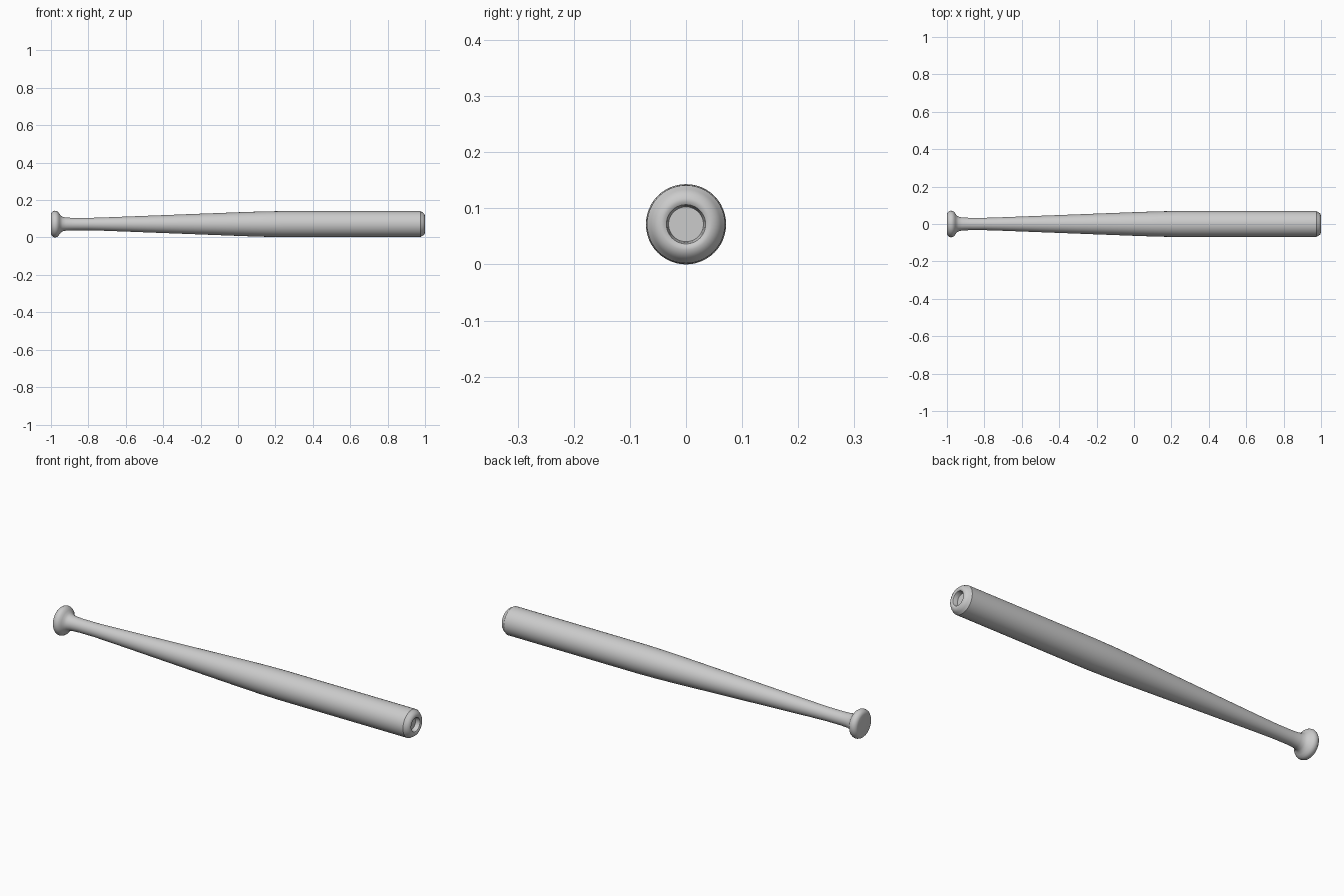
import bpy
import bmesh
import math
from mathutils import Matrix, Vector

if "Cube" in bpy.data.objects:
    bpy.data.objects.remove(bpy.data.objects["Cube"], do_unlink=True)

SIDES = 48
AXIS_Z = 0.0715

grey = bpy.data.materials.new("plain grey")
grey.use_nodes = True
colour = (0.6, 0.6, 0.6, 1)
grey.diffuse_color = colour
grey.node_tree.nodes["Principled BSDF"].inputs["Base Color"].default_value = colour


def lathe(name, profile):
    """Spin (x, radius) points around the long axis."""
    bm = bmesh.new()
    verts = [bm.verts.new((x, 0, r)) for x, r in profile]
    edges = [bm.edges.new(pair) for pair in zip(verts, verts[1:])]
    bmesh.ops.spin(bm, geom=verts + edges, cent=(0, 0, 0), axis=(1, 0, 0),
                   angle=math.tau, steps=SIDES, use_merge=True)
    bmesh.ops.remove_doubles(bm, verts=bm.verts, dist=1e-5)
    bmesh.ops.recalc_face_normals(bm, faces=bm.faces)
    bmesh.ops.transform(bm, matrix=Matrix.Translation(Vector((0, 0, AXIS_Z))), verts=bm.verts)
    mesh = bpy.data.meshes.new(name)
    bm.to_mesh(mesh)
    bm.free()
    mesh.materials.append(grey)
    obj = bpy.data.objects.new(name, mesh)
    bpy.context.collection.objects.link(obj)
    bpy.ops.object.select_all(action='DESELECT')
    obj.select_set(True)
    bpy.context.view_layer.objects.active = obj
    bpy.ops.object.shade_smooth_by_angle(angle=math.radians(35))
    return obj


# Rounded knob flaring out of the handle
knob = [(-1, 0), (-1, 0.052), (-0.997, 0.061), (-0.99, 0.068), (-0.98, 0.0715),
        (-0.97, 0.07), (-0.962, 0.065), (-0.955, 0.056), (-0.948, 0.046),
        (-0.938, 0.039), (-0.92, 0.035)]
# Slim handle, long taper and straight barrel
shaft = [(-0.88, 0.033), (-0.8, 0.033), (-0.72, 0.0355), (-0.6, 0.040),
         (-0.2, 0.0555), (0.05, 0.065), (0.15, 0.068), (0.25, 0.0695), (0.975, 0.0695)]
# Rounded rim and cupped end
end = [(0.978, 0.067), (0.988, 0.062), (0.996, 0.055), (1, 0.046), (1, 0.040),
       (0.997, 0.035), (0.99, 0.033), (0.975, 0.031), (0.975, 0)]

lathe("bat", knob + shaft + end)
